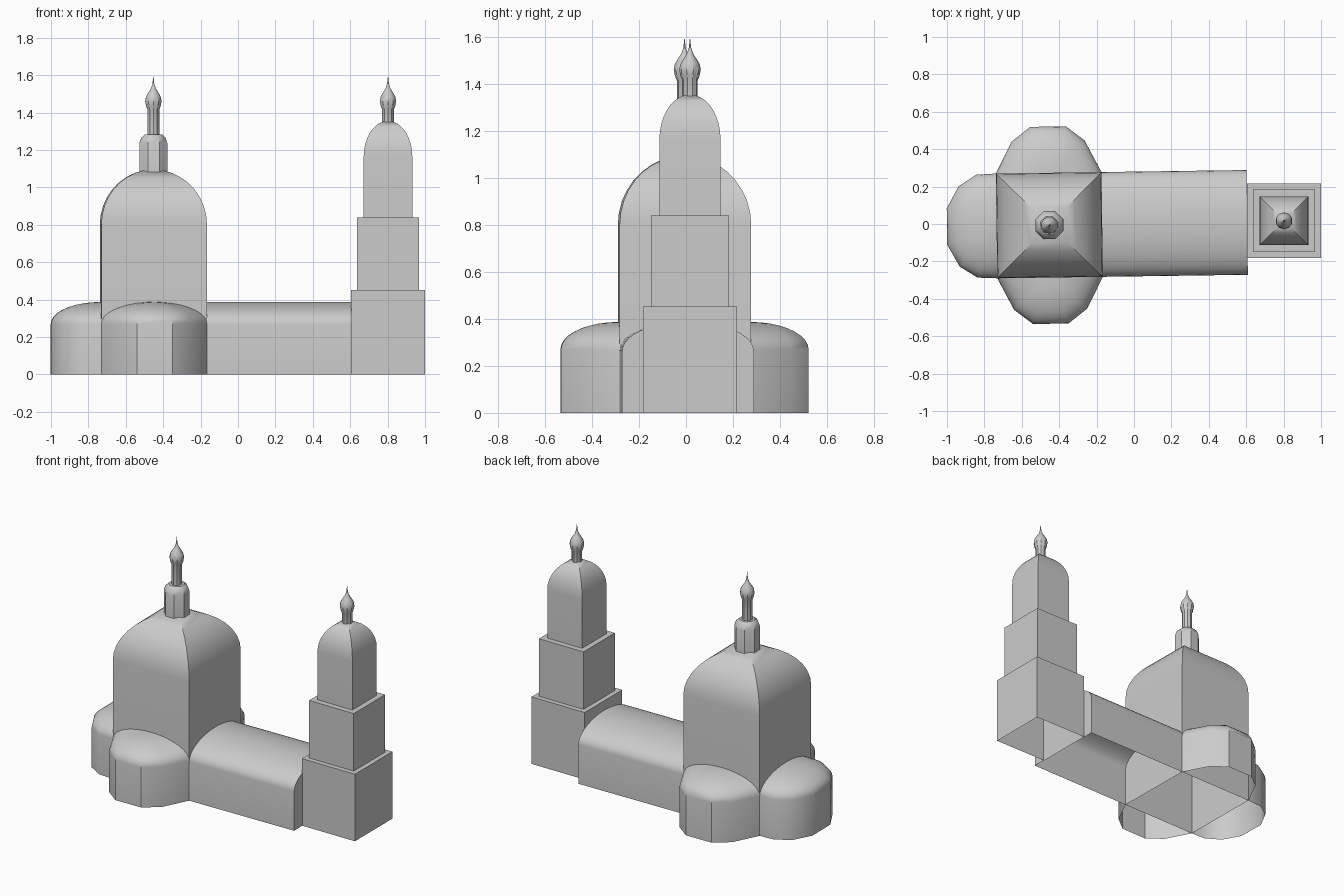
import bpy
import bmesh
from math import sin, cos, pi, radians
from mathutils import Matrix

if "Cube" in bpy.data.objects:
    bpy.data.objects.remove(bpy.data.objects["Cube"], do_unlink=True)

stone = bpy.data.materials.new("pale_grey_stone")
stone.use_nodes = True
GREY = (0.6, 0.6, 0.6, 1)
stone.diffuse_color = GREY
stone.node_tree.nodes["Principled BSDF"].inputs["Base Color"].default_value = GREY

TURN = Matrix.Rotation(radians(0.8), 4, 'Z')


def loft(name, outline, sections, place, closed=True, cap=False):
    """Stack scaled copies of an outline; sections are (scale, height)."""
    bm = bmesh.new()
    rings = [[bm.verts.new((x * s, y * s, z)) for x, y in outline] for s, z in sections]
    n = len(outline)
    for low, high in zip(rings, rings[1:]):
        for i in range(n if closed else n - 1):
            j = (i + 1) % n
            bm.faces.new((low[i], low[j], high[j], high[i]))
    if cap:
        bm.faces.new(rings[-1])
    bmesh.ops.remove_doubles(bm, verts=bm.verts, dist=0.0003)
    mesh = bpy.data.meshes.new(name)
    bm.to_mesh(mesh)
    bm.free()
    mesh.materials.append(stone)
    obj = bpy.data.objects.new(name, mesh)
    bpy.context.collection.objects.link(obj)
    obj.matrix_world = place
    bpy.ops.object.select_all(action='DESELECT')
    obj.select_set(True)
    bpy.context.view_layer.objects.active = obj
    bpy.ops.object.shade_smooth_by_angle(angle=radians(33))
    return obj


def square(hx, hy):
    return [(hx, -hy), (hx, hy), (-hx, hy), (-hx, -hy)]


def ngon(n):
    return [(cos(2 * pi * (i + 0.5) / n), sin(2 * pi * (i + 0.5) / n)) for i in range(n)]


def domed(bottom, spring, rise, steps=9):
    """Straight wall followed by a quarter-ellipse dome."""
    arcs = [i * pi / 2 / steps for i in range(steps + 1)]
    return [(1, bottom)] + [(cos(a), spring + rise * sin(a)) for a in arcs]


def mirrored(half):
    return half + [(-x, y) for x, y in reversed(half)]


def onion_spire(name, bottom, place):
    profile = [(0.033, bottom), (0.033, 1.415), (0.041, 1.435), (0.046, 1.46),
               (0.041, 1.485), (0.026, 1.51), (0.013, 1.53), (0.005, 1.555), (0, 1.6)]
    loft(name, ngon(10), profile, place)


# Main hall with its four-sided dome, lantern and spire
hall = TURN @ Matrix.Translation((-0.4525, 0, 0))
loft("main_hall", square(0.2825, 0.28), domed(0, 0.8, 0.295), hall)
loft("lantern", ngon(8), [(0.081, 1.05), (0.081, 1.235), (0.07, 1.265), (0.05, 1.283)],
     hall, cap=True)
onion_spire("hall_spire", 1.27, hall)

# Apses on three sides
side_half = [(0.2825, 0), (0.195, 0.17), (0.095, 0.247)]
end_half = [(0.28, 0), (0.275, 0.105), (0.215, 0.2), (0.097, 0.265)]
for name, half, angle, reach in (("back_apse", side_half, 0, 0.28),
                                 ("end_apse", end_half, 90, 0.2825),
                                 ("front_apse", side_half, 180, 0.28)):
    place = hall @ Matrix.Rotation(radians(angle), 4, 'Z') @ Matrix.Translation((0, reach, 0))
    loft(name, mirrored(half), domed(0, 0.27, 0.117), place, closed=False)

# Barrel-vaulted nave, lofted along x
arch = [(0.28, 0)] + [(0.28 * cos(i * pi / 20), 0.265 + 0.123 * sin(i * pi / 20))
                      for i in range(21)] + [(-0.28, 0)]
along_x = Matrix(((0, 0, 1, 0), (1, 0, 0, 0), (0, 1, 0, 0), (0, 0, 0, 1)))
loft("nave", arch, [(1, -0.17), (1, 0.605)], TURN @ along_x, closed=False, cap=True)

# Stepped bell tower
tower = Matrix.Translation((0.802, 0.017, 0))
loft("tower_base", square(0.198, 0.2), [(1, 0), (1, 0.452)], tower, cap=True)
loft("tower_middle", square(0.166, 0.167), [(1, 0.452), (1, 0.84)], tower, cap=True)
loft("tower_top", square(0.13, 0.13), domed(0.84, 1.165, 0.19), tower)
onion_spire("tower_spire", 1.33, tower)
